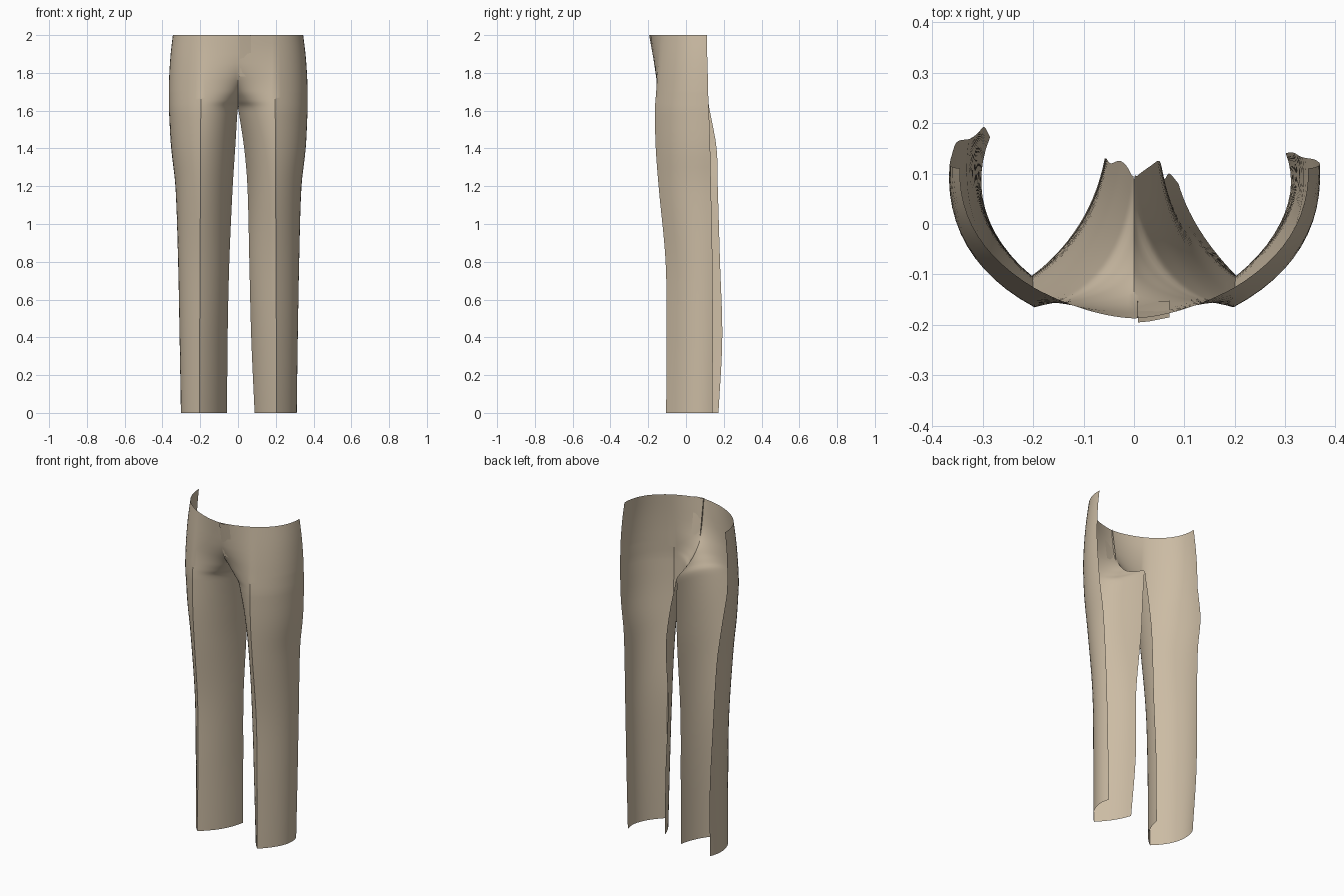
import bpy, bmesh
from mathutils import Vector

if "Cube" in bpy.data.objects:
    bpy.data.objects.remove(bpy.data.objects["Cube"])

cloth = bpy.data.materials.new("tan cloth")
cloth.diffuse_color = (0.60, 0.50, 0.37, 1)
cloth.use_nodes = True
cloth.node_tree.nodes["Principled BSDF"].inputs["Base Color"].default_value = cloth.diffuse_color

# Shared rows: height, half width, crease y, inner control offset x, inner control y
SHARED = [
    (0.00, .310, -.105, .028, -.015),
    (0.40, .317, -.103, .028, -.020),
    (0.80, .325, -.108, .028, -.030),
    (1.20, .338, -.145, .030, -.070),
    (1.40, .360, -.160, .030, -.095),
    (1.58, .369, -.165, .025, -.125),
    (1.62, .370, -.164, .022, -.135),
    (1.65, .370, -.162, .025, -.145),
    (1.70, .370, -.158, .040, -.155),
    (1.80, .366, -.150, .080, -.170),
    (1.90, .358, -.140, .090, -.176),
    (2.00, .345, -.128, .090, -.183),
]
# Per side, same heights: outer seam y, inner edge x, inner edge y
LEFT = [(.172, .058, .130), (.192, .055, .130), (.180, .046, .120), (.168, .028, .125),
        (.162, .015, .115), (.130, .004, .095), (.122, 0, .085), (.119, 0, .000),
        (.117, 0, -.085), (.115, 0, -.155), (.112, 0, -.175), (.110, 0, -.187)]
RIGHT = [(.140, .088, .080), (.142, .070, .100), (.140, .060, .090), (.132, .050, .125),
         (.128, .033, .115), (.122, .006, .095), (.120, 0, .085), (.119, 0, .000),
         (.117, 0, -.085), (.115, 0, -.155), (.112, 0, -.175), (.110, 0, -.187)]


def sample(rows, z):
    """Smooth interpolation of table rows by height."""
    n = len(rows)
    i = max(k for k in range(n - 1) if rows[k][0] <= z + 1e-9)

    def slope(k, c):
        a, b = max(k - 1, 0), min(k + 1, n - 1)
        return (rows[b][c] - rows[a][c]) / (rows[b][0] - rows[a][0])
    h = rows[i + 1][0] - rows[i][0]
    t = (z - rows[i][0]) / h
    out = []
    for c in range(1, len(rows[0])):
        p, q = rows[i][c], rows[i + 1][c]
        if p == q:
            out.append(p)
            continue
        out.append((2*t**3 - 3*t*t + 1) * p + (t**3 - 2*t*t + t) * h * slope(i, c)
                   + (3*t*t - 2*t**3) * q + (t**3 - t*t) * h * slope(i + 1, c))
    return out


def arc(a, b, c, n):
    return [a * (1-t)**2 + b * 2*t*(1-t) + c * t*t for t in (k / n for k in range(n + 1))]


def section(rows, z, side):
    """Horizontal slice: outer seam, front crease, inner edge."""
    w, cy, dx, iy, sy, ex, ey = sample(rows, z)
    k = 1 - z / 2
    ex = max(ex, 0) if z < 1.62 else 0
    seam = Vector((w * (1 - (.08 if side < 0 else .03) * k), sy))
    bulge = Vector((w * (1.01 + .10 * k), cy + .09 + .04 * k))
    crease = Vector((.195 + .01 * k, cy))
    inner = Vector((ex, ey))
    pts = arc(seam, bulge, crease, 12)[:-1] + arc(crease, Vector((ex + dx, iy)), inner, 14)
    return [(side * p.x, p.y, z) for p in pts]


# Heights, with finer steps around the crotch
levels = sorted({round(k * .05, 3) for k in range(41)}
                | {round(1.58 + k * .01, 3) for k in range(20)})

# Front shell of the trousers: both legs welded along the centre
bm = bmesh.new()
for side, extra in ((-1, LEFT), (1, RIGHT)):
    rows = [s + e for s, e in zip(SHARED, extra)]
    grid = [[bm.verts.new(p) for p in section(rows, z, side)] for z in levels]
    for lo, hi in zip(grid, grid[1:]):
        for j in range(len(lo) - 1):
            f = [lo[j], lo[j+1], hi[j+1], hi[j]]
            bm.faces.new(f if side < 0 else f[::-1])
bmesh.ops.remove_doubles(bm, verts=bm.verts, dist=1e-5)


def finish(bm, name):
    me = bpy.data.meshes.new(name)
    bm.to_mesh(me)
    bm.free()
    me.materials.append(cloth)
    ob = bpy.data.objects.new(name, me)
    bpy.context.collection.objects.link(ob)
    bpy.ops.object.select_all(action='DESELECT')
    ob.select_set(True)
    bpy.context.view_layer.objects.active = ob
    bpy.ops.object.shade_smooth_by_angle(angle=0.6)


finish(bm, "trouser_front")

# Fly flap: narrow overlap standing just proud of the centre seam
bm = bmesh.new()
strip = []
for k in range(9):
    t = k / 8
    z = 1.78 + .22 * t
    y = -.155 - .033 * t
    strip.append([bm.verts.new(p) for p in
                  ((.007, y + .008, z), (.008, y - .007 * t, z), (.03, y - .005 * t, z),
                   (.07, y + .003, z))])
for lo, hi in zip(strip, strip[1:]):
    for j in range(3):
        bm.faces.new((lo[j], lo[j+1], hi[j+1], hi[j]))
finish(bm, "fly_flap")
